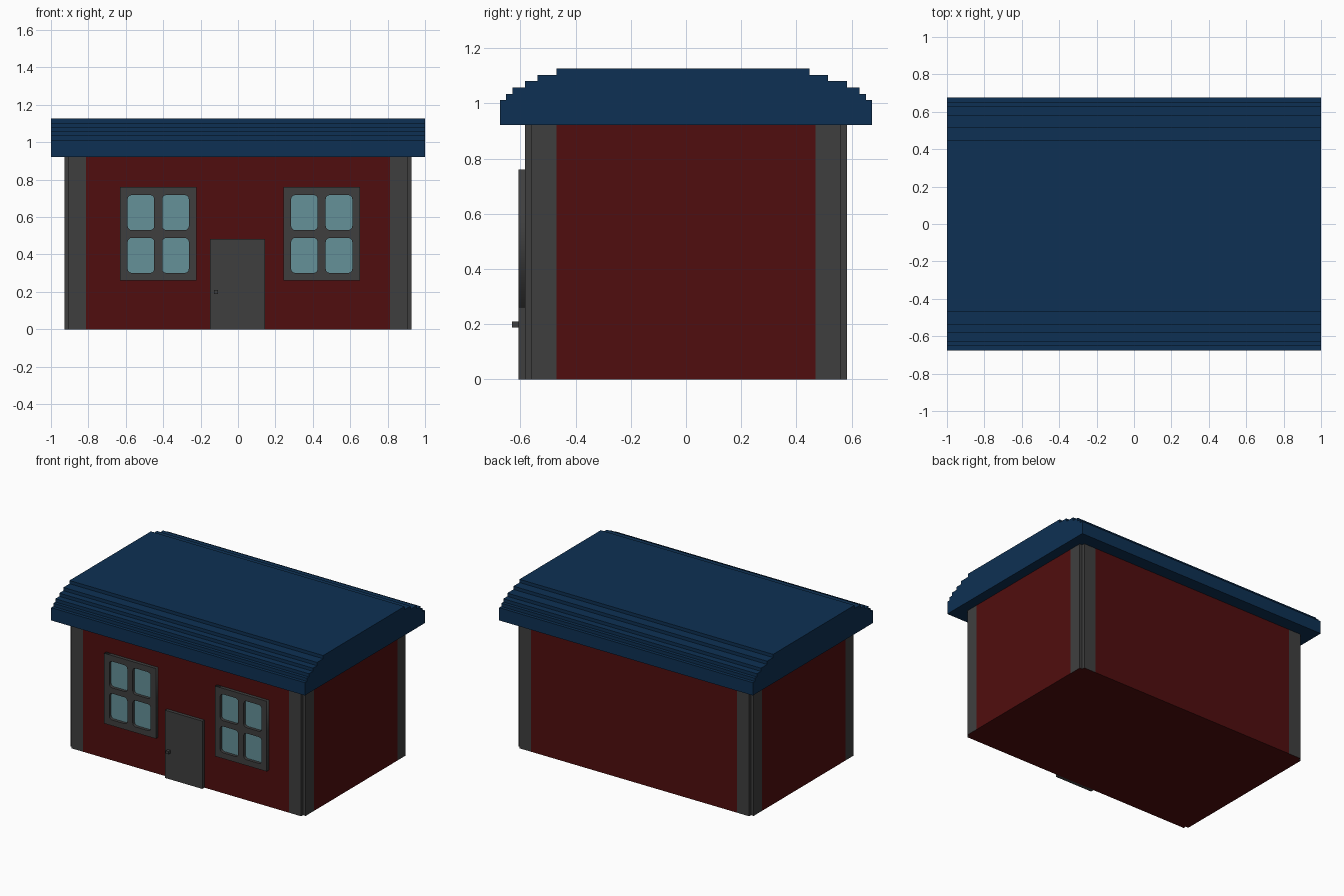
import bpy, bmesh, math

if "Cube" in bpy.data.objects:
    bpy.data.objects.remove(bpy.data.objects["Cube"])


def material(name, r, g, b):
    lin = [((c / 255 + 0.055) / 1.055) ** 2.4 if c > 10 else c / 255 / 12.92 for c in (r, g, b)]
    m = bpy.data.materials.new(name)
    m.diffuse_color = (*lin, 1)
    m.use_nodes = True
    m.node_tree.nodes["Principled BSDF"].inputs["Base Color"].default_value = m.diffuse_color
    return m


RED = material("dark red wall", 80, 13, 14)
GREY = material("charcoal trim", 63, 63, 63)
BLUE = material("navy roof", 13, 48, 83)
GLASS = material("pale blue glass", 101, 145, 153)


def finish(name, bm, *mats):
    bmesh.ops.recalc_face_normals(bm, faces=bm.faces)
    me = bpy.data.meshes.new(name)
    bm.to_mesh(me)
    bm.free()
    for m in mats:
        me.materials.append(m)
    ob = bpy.data.objects.new(name, me)
    bpy.context.collection.objects.link(ob)
    return ob


def prism(name, pts, direction, *mats, rule=None):
    """Extrude a closed 3D outline; rule(face) picks the material index."""
    bm = bmesh.new()
    f = bm.faces.new([bm.verts.new(p) for p in pts])
    r = bmesh.ops.extrude_face_region(bm, geom=[f], use_keep_orig=True)
    bmesh.ops.translate(bm, vec=direction, verts=[v for v in r["geom"] if isinstance(v, bmesh.types.BMVert)])
    bm.normal_update()
    if rule:
        for face in bm.faces:
            face.material_index = rule(face)
    return finish(name, bm, *mats)


def box(name, x0, x1, y0, y1, z0, z1, mat):
    return prism(name, [(x0, y0, z0), (x1, y0, z0), (x1, y1, z0), (x0, y1, z0)], (0, 0, z1 - z0), mat)


def rounded(x0, x1, z0, z1, r=0.022, n=3):
    pts = []
    for i, (cx, cz) in enumerate([(x1 - r, z1 - r), (x0 + r, z1 - r), (x0 + r, z0 + r), (x1 - r, z0 + r)]):
        for k in range(n + 1):
            a = math.pi / 2 * (i + k / n)
            pts.append((cx + r * math.cos(a), cz + r * math.sin(a)))
    return pts


# House body with notched corners; corner strips coloured as trim
X, Y, N, H = 0.927, 0.583, 0.021, 0.93
PX, PY = 0.812, 0.47
quarter = [(X, PY), (X, Y - N), (X - N, Y - N), (X - N, Y), (PX, Y)]
outline = (quarter + [(-x, y) for x, y in reversed(quarter)]
           + [(-x, -y) for x, y in quarter] + [(x, -y) for x, y in reversed(quarter)])


def wall_rule(f):
    c = f.calc_center_median()
    return int(abs(f.normal.z) < 0.5 and abs(c.x) > PX and abs(c.y) > PY)


prism("house_walls", [(x, y, 0) for x, y in outline], (0, 0, H), RED, GREY, rule=wall_rule)

# Stepped roof profile, extruded along x
steps_front = [-0.675, -0.652, -0.629, -0.584, -0.538, -0.469]
steps_back = [0.447, 0.515, 0.584, 0.629, 0.652, 0.675]
tops = [1.012, 1.035, 1.058, 1.081, 1.104, 1.127]
prof, z = [], 0.921
for y, t in zip(steps_front, tops):
    prof += [(y, z), (y, t)]
    z = t
for i, y in enumerate(steps_back):
    prof += [(y, tops[5 - i]), (y, tops[4 - i] if i < 5 else 0.921)]
prism("roof", [(-1, y, z) for y, z in prof], (2, 0, 0), BLUE)


# Windows: frame plate with four rounded openings, glass set back
def window(name, x0):
    x1, z0, z1, yf = x0 + 0.408, 0.26, 0.76, -0.607
    panes = [(x0 + a, x0 + a + 0.142, b, b + 0.188) for a in (0.041, 0.226) for b in (0.301, 0.53)]
    cu = bpy.data.curves.new(name + "_frame", "CURVE")
    cu.dimensions, cu.fill_mode, cu.extrude = "2D", "BOTH", 0.0125
    for loop in [[(x0, z0), (x1, z0), (x1, z1), (x0, z1)]] + [rounded(*p) for p in panes]:
        s = cu.splines.new("POLY")
        s.points.add(len(loop) - 1)
        for p, (x, z) in zip(s.points, loop):
            p.co = (x, z, 0, 1)
        s.use_cyclic_u = True
    ob = bpy.data.objects.new(name + "_frame", cu)
    cu.materials.append(GREY)
    bpy.context.collection.objects.link(ob)
    ob.location.y = yf + 0.0125
    ob.rotation_euler.x = math.pi / 2
    bpy.ops.object.select_all(action="DESELECT")
    bpy.context.view_layer.objects.active = ob
    ob.select_set(True)
    bpy.ops.object.convert(target="MESH")
    for i, p in enumerate(panes):
        prism(f"{name}_glass_{i + 1}", [(x, -0.586, z) for x, z in rounded(*p)], (0, 0.004, 0), GLASS)


window("left_window", -0.631)
window("right_window", 0.243)

# Door and handle
box("door", -0.15, 0.144, -0.607, -0.58, 0, 0.483, GREY)
box("door_handle", -0.129, -0.107, -0.631, -0.605, 0.188, 0.209, GREY)
